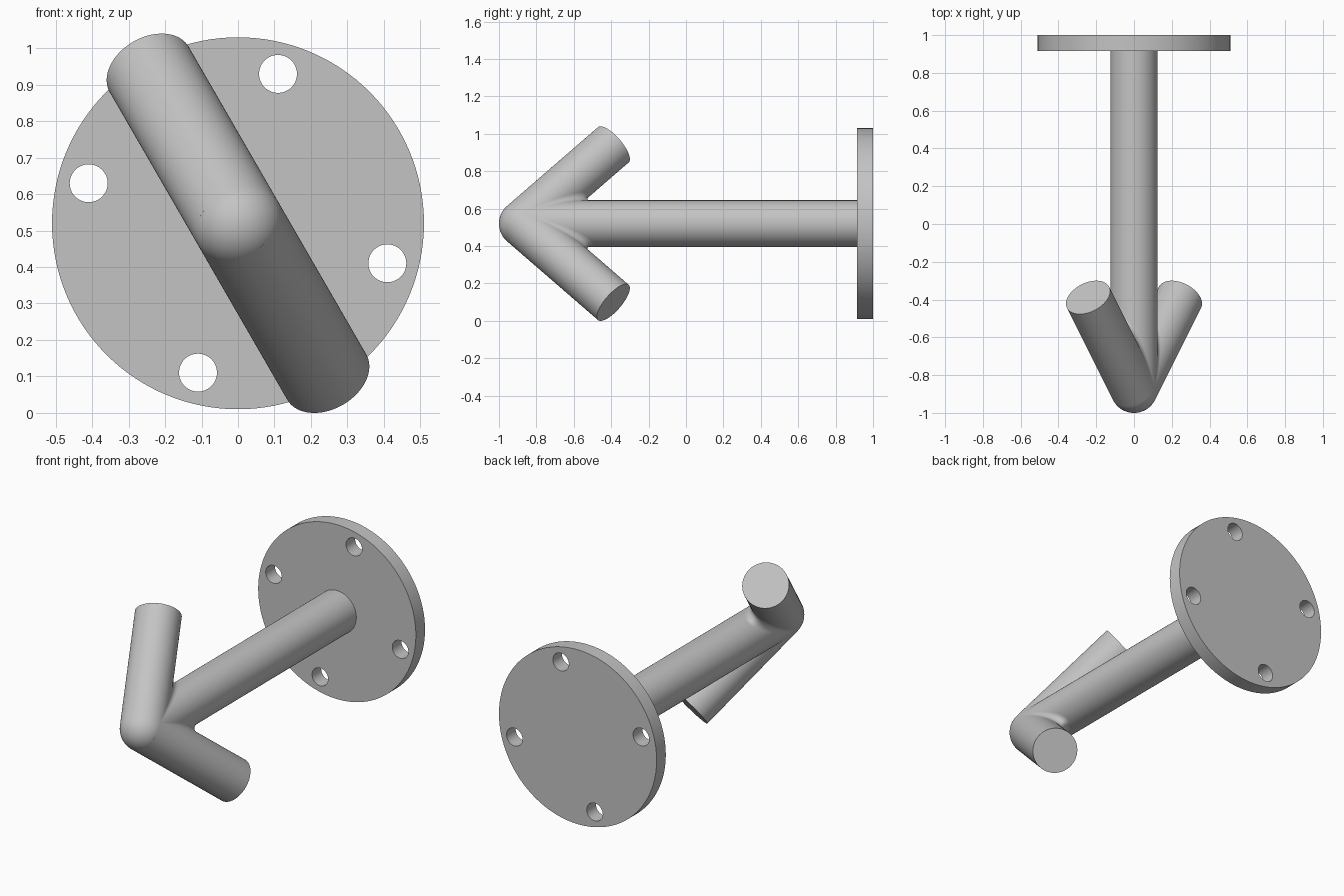
import bpy, bmesh
from math import sin, cos, tan, pi, radians
from mathutils import Vector

if "Cube" in bpy.data.objects:
    bpy.data.objects.remove(bpy.data.objects["Cube"], do_unlink=True)

R = 0.125                             # tube radius
FILLET = 0.032                        # weld radius between rod and prongs
TIP = Vector((0, -0.875, 0.52))       # where the tube axes meet
BACK = Vector((0, 1, 0))
PRONG_LEN = 0.688
HALF = radians(22.5)                  # half the angle between rod and prong

steel = bpy.data.materials.new("brushed steel grey")
steel.use_nodes = True
GREY = (0.55, 0.55, 0.55, 1)
steel.diffuse_color = GREY
steel.node_tree.nodes["Principled BSDF"].inputs["Base Color"].default_value = GREY


def finish(ob, name):
    ob.name = ob.data.name = name
    ob.data.materials.clear()
    ob.data.materials.append(steel)
    bpy.ops.object.select_all(action='DESELECT')
    ob.select_set(True)
    bpy.context.view_layer.objects.active = ob
    bpy.ops.object.shade_smooth_by_angle(angle=radians(35))


def cylinder(start, end, radius, sides=96):
    axis = end - start
    bpy.ops.mesh.primitive_cylinder_add(
        vertices=sides, radius=radius, depth=axis.length, location=(start + end) / 2,
        rotation=axis.to_track_quat('Z', 'Y').to_euler())
    return bpy.context.object


def weld(name, prong):
    """Rolling-ball fillet strip in the crotch between the rod and a prong."""
    side = (prong - BACK * prong.dot(BACK)).normalized()
    normal = BACK.cross(side)
    mirror = (prong - BACK).normalized()      # normal of the bisecting plane
    bm = bmesh.new()
    rows, steps, arc = [], 64, 10
    for i in range(1, steps):
        phi = -pi / 2 + pi * i / steps
        radial = side * cos(phi) + normal * sin(phi)
        centre = BACK * ((R + FILLET) * cos(phi) / tan(HALF)) + radial * (R + FILLET)
        a = -radial
        b = a - 2 * a.dot(mirror) * mirror
        spread = a.angle(b)
        row = []
        for j in range(arc + 1):
            t = j / arc
            d = (a * sin((1 - t) * spread) + b * sin(t * spread)) / sin(spread)
            row.append(bm.verts.new(TIP + centre + d * FILLET))
        rows.append(row)
    for p, q in zip(rows, rows[1:]):
        for j in range(arc):
            bm.faces.new((p[j], p[j + 1], q[j + 1], q[j]))
    # Face the strip out of the crotch
    bm.normal_update()
    bm.faces.ensure_lookup_table()
    middle = bm.faces[len(bm.faces) // 2]
    if middle.normal.dot(prong + BACK) < 0:
        bmesh.ops.reverse_faces(bm, faces=bm.faces[:])
    mesh = bpy.data.meshes.new(name)
    bm.to_mesh(mesh)
    bm.free()
    ob = bpy.data.objects.new(name, mesh)
    bpy.context.collection.objects.link(ob)
    finish(ob, name)


# Round wall plate with four screw holes
plate_centre = Vector((0, 0.9575, 0.52))
half_thick = BACK * 0.0425
plate = cylinder(plate_centre - half_thick, plate_centre + half_thick, 0.51, 128)
for k in range(4):
    angle = radians(75 + 90 * k)
    spot = plate_centre + Vector((cos(angle), 0, sin(angle))) * 0.424
    cutter = cylinder(spot - BACK * 0.1, spot + BACK * 0.1, 0.052, 48)
    cutter.hide_render = True
    bpy.context.view_layer.objects.active = plate
    hole = plate.modifiers.new("screw hole", 'BOOLEAN')
    hole.operation = 'DIFFERENCE'
    hole.solver = 'EXACT'
    hole.object = cutter
    bpy.ops.object.modifier_apply(modifier=hole.name)
    bpy.data.objects.remove(cutter, do_unlink=True)
finish(plate, "wall_plate")

# Straight rod standing out from the plate
finish(cylinder(TIP, plate_centre - half_thick * 0.8, R), "rod")

# Rounded nose where the tubes meet
bpy.ops.mesh.primitive_uv_sphere_add(segments=96, ring_count=48, radius=R, location=TIP)
finish(bpy.context.object, "rounded_nose")

# Two prongs swept back on opposite sides, each welded to the rod
for name, sign in (("upper", 1), ("lower", -1)):
    lean = Vector((-sin(radians(30)), 0, cos(radians(30)))) * sign
    prong = (BACK + lean).normalized()
    finish(cylinder(TIP, TIP + prong * PRONG_LEN, R), name + "_prong")
    weld(name + "_weld", prong)
